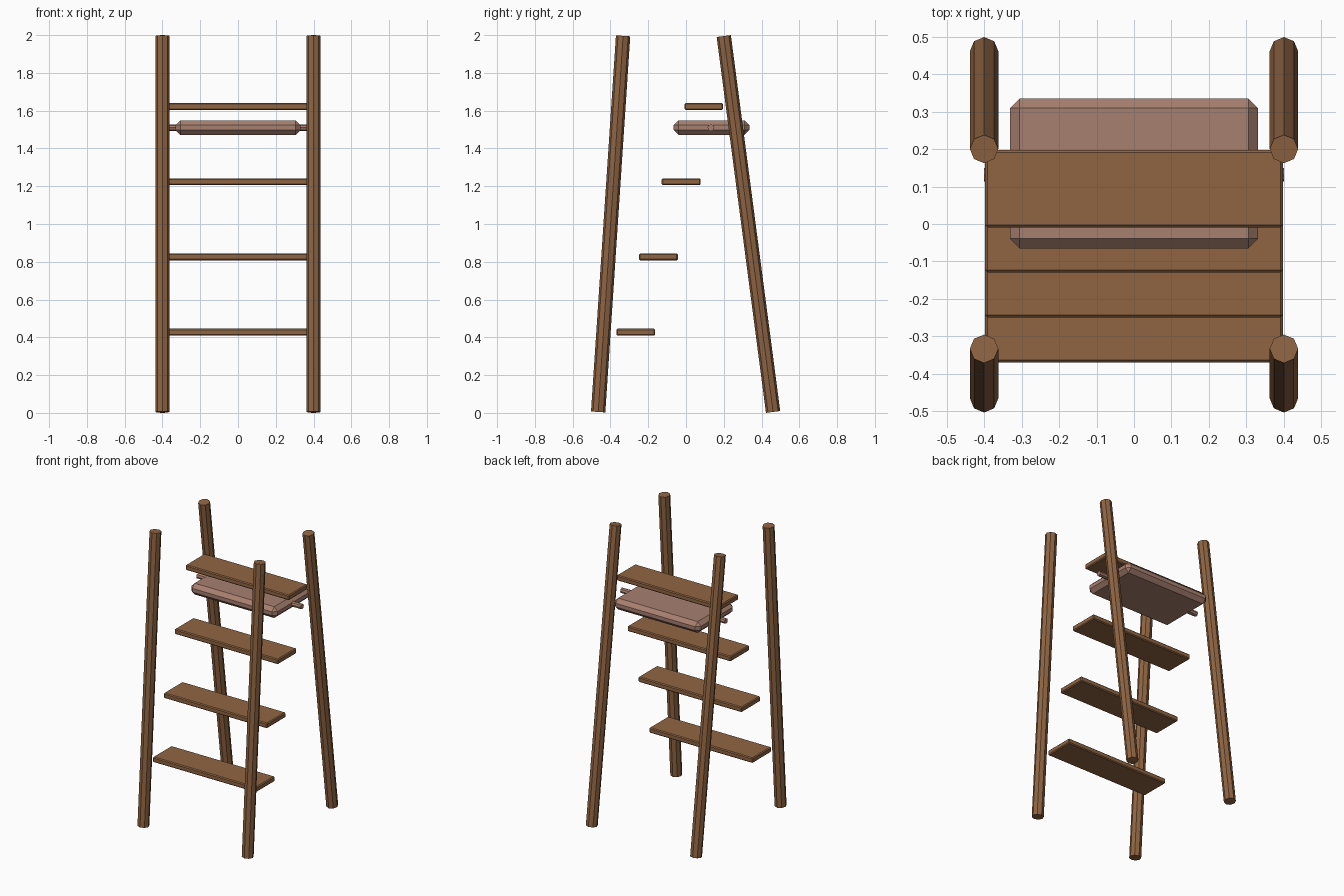
import bpy
import bmesh
from mathutils import Vector

cube = bpy.data.objects.get("Cube")
if cube:
    bpy.data.objects.remove(cube, do_unlink=True)


def make_material(name, color):
    mat = bpy.data.materials.new(name)
    mat.use_nodes = True
    mat.diffuse_color = color
    mat.node_tree.nodes["Principled BSDF"].inputs["Base Color"].default_value = color
    return mat


wood = make_material("brown wood", (0.28, 0.13, 0.055, 1))
pink = make_material("dusty pink", (0.39, 0.215, 0.16, 1))


def finish(name, bm, mat):
    mesh = bpy.data.meshes.new(name)
    bm.to_mesh(mesh)
    bm.free()
    mesh.materials.append(mat)
    obj = bpy.data.objects.new(name, mesh)
    bpy.context.collection.objects.link(obj)
    return obj


def pole(name, start, end, radius, mat):
    """Eight-sided pole whose ends are square to its axis."""
    start, end = Vector(start), Vector(end)
    axis = end - start
    bm = bmesh.new()
    bmesh.ops.create_cone(bm, cap_ends=True, segments=8, radius1=radius,
                          radius2=radius, depth=axis.length)
    turn = Vector((0, 0, 1)).rotation_difference(axis).to_matrix()
    bmesh.ops.transform(bm, matrix=turn.to_4x4(), verts=bm.verts)
    bmesh.ops.translate(bm, vec=(start + end) / 2, verts=bm.verts)
    return finish(name, bm, mat)


def board(name, center, size, chamfer, mat):
    """Box with a single chamfer on every edge."""
    bm = bmesh.new()
    bmesh.ops.create_cube(bm, size=1)
    bmesh.ops.scale(bm, vec=size, verts=bm.verts)
    bmesh.ops.bevel(bm, geom=bm.edges[:], offset=chamfer, segments=1,
                    affect='EDGES')
    bmesh.ops.translate(bm, vec=center, verts=bm.verts)
    return finish(name, bm, mat)


# Four leaning legs
for side, x in (("left", 0.4), ("right", -0.4)):
    pole("front_leg_" + side, (x, -0.465, 0.005), (x, -0.333, 1.996), 0.038, wood)
    pole("back_leg_" + side, (x, 0.461, 0.005), (x, 0.2, 1.995), 0.038, wood)

# Steps climbing toward the back
for i in range(4):
    board("step_%d" % (i + 1), (0, -0.266 + 0.12 * i, 0.428 + 0.398 * i),
          (0.794, 0.206, 0.036), 0.006, wood)

# Chamfered tray on a cross bar
board("tray", (0, 0.135, 1.51), (0.662, 0.4, 0.078), 0.026, pink)
pole("tray_bar", (-0.4, 0.132, 1.51), (0.4, 0.132, 1.51), 0.018, pink)
